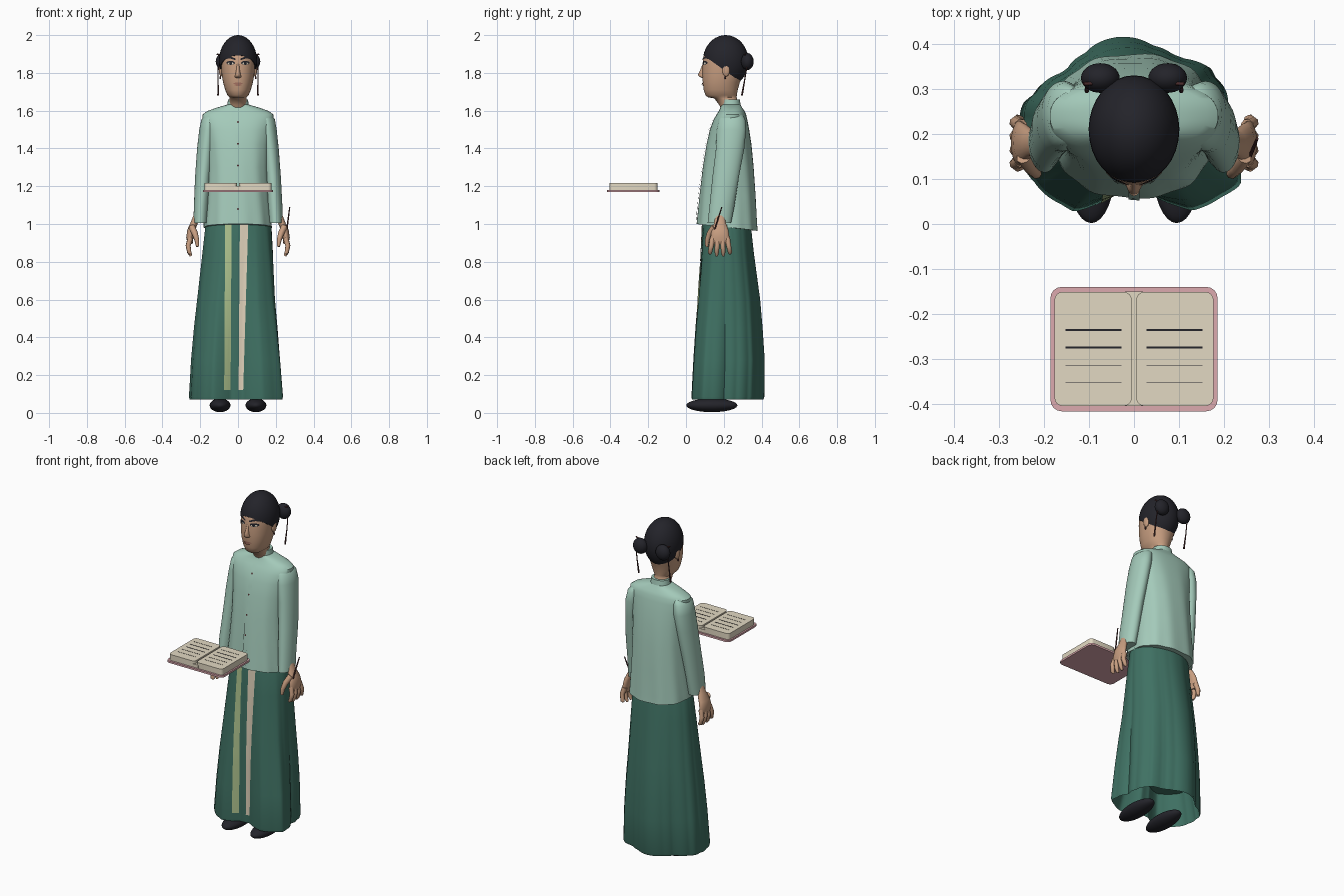
import bpy, bmesh, math
from mathutils import Vector, Matrix
from mathutils.bvhtree import BVHTree

old = bpy.data.objects.get("Cube")
if old:
    bpy.data.objects.remove(old, do_unlink=True)


def material(name, *rgb):
    m = bpy.data.materials.new(name)
    m.use_nodes = True
    m.diffuse_color = (*rgb, 1)
    m.node_tree.nodes["Principled BSDF"].inputs["Base Color"].default_value = (*rgb, 1)
    return m


MINT = material("mint cloth", .37, .59, .49)
GREEN = material("dark green cloth", .05, .165, .125)
SKIN = material("skin", .58, .345, .22)
HAIR = material("black hair", .017, .017, .023)
PAGE = material("cream paper", .76, .69, .54)
COVER = material("pink cover", .72, .40, .43)
LIME = material("pale green band", .42, .54, .27)
SAND = material("sand band", .74, .64, .49)
WOOD = material("dark red wood", .07, .025, .025)
LIP = material("lips", .40, .18, .13)


def finish(name, bm, mat, angle=40):
    bmesh.ops.recalc_face_normals(bm, faces=bm.faces)
    me = bpy.data.meshes.new(name)
    bm.to_mesh(me)
    bm.free()
    ob = bpy.data.objects.new(name, me)
    bpy.context.collection.objects.link(ob)
    me.materials.append(mat)
    bpy.ops.object.select_all(action='DESELECT')
    ob.select_set(True)
    bpy.context.view_layer.objects.active = ob
    bpy.ops.object.shade_smooth_by_angle(angle=math.radians(angle))
    return ob


def loft(name, rings, mat, n=32, power=2, fold=None, angle=40):
    """Stack of horizontal rings (z, cx, cy, rx, ry, tilt); fold(t, z) scales the radius."""
    bm = bmesh.new()
    loops = []
    for z, cx, cy, rx, ry, *tilt in rings:
        loop = []
        for i in range(n):
            t = math.tau * i / n
            c, s = math.cos(t), math.sin(t)
            k = fold(t, z) if fold else 1
            x = cx + k * rx * math.copysign(abs(c) ** (2 / power), c)
            y = cy + k * ry * math.copysign(abs(s) ** (2 / power), s)
            loop.append(bm.verts.new((x, y, z + (tilt[0] * s if tilt else 0))))
        loops.append(loop)
    for a, b in zip(loops, loops[1:]):
        for i in range(n):
            j = (i + 1) % n
            bm.faces.new((a[i], a[j], b[j], b[i]))
    bm.faces.new(loops[0][::-1])
    bm.faces.new(loops[-1])
    return finish(name, bm, mat, angle)


def ball(name, loc, size, mat, cut=None):
    bm = bmesh.new()
    bmesh.ops.create_uvsphere(bm, u_segments=32, v_segments=20, radius=1,
                              matrix=Matrix.Translation(loc) @ Matrix.Diagonal((*size, 1)))
    if cut:
        bmesh.ops.bisect_plane(bm, geom=bm.verts[:] + bm.edges[:] + bm.faces[:],
                               plane_co=cut[0], plane_no=cut[1], clear_inner=True)
        bmesh.ops.holes_fill(bm, edges=[e for e in bm.edges if e.is_boundary])
    return finish(name, bm, mat)


def tube(name, pts, radii, mat):
    """Round rod through the points, tapered by the radii."""
    cu = bpy.data.curves.new(name, 'CURVE')
    cu.dimensions, cu.bevel_depth, cu.bevel_resolution, cu.use_fill_caps = '3D', 1, 2, True
    sp = cu.splines.new('POLY')
    sp.points.add(len(pts) - 1)
    for p, co, r in zip(sp.points, pts, radii):
        p.co, p.radius = (*co, 1), r
    tmp = bpy.data.objects.new(name + "_curve", cu)
    bpy.context.collection.objects.link(tmp)
    bpy.context.view_layer.update()
    bm = bmesh.new()
    bm.from_mesh(tmp.evaluated_get(bpy.context.evaluated_depsgraph_get()).to_mesh())
    bpy.data.objects.remove(tmp, do_unlink=True)
    return finish(name, bm, mat, 60)


def drape(name, target, spans, mat, lift=.003, cols=6):
    """Thin patch laid on the front of a part; spans are (x0, z0, x1, z1) cross lines."""
    tree = BVHTree.FromPolygons([v.co for v in target.data.vertices],
                                [p.vertices for p in target.data.polygons])
    bm = bmesh.new()
    prev = None
    for x0, z0, x1, z1 in spans:
        row = []
        for i in range(cols + 1):
            f = i / cols
            x, z = x0 + (x1 - x0) * f, z0 + (z1 - z0) * f
            hit = tree.ray_cast(Vector((x, -1, z)), Vector((0, 1, 0)))[0]
            row.append(bm.verts.new((x, hit.y - lift, z)))
        if prev:
            for i in range(cols):
                bm.faces.new((prev[i], prev[i + 1], row[i + 1], row[i]))
        prev = row
    ob = finish(name, bm, mat)
    if ob.data.polygons[0].normal.y > 0:
        ob.data.flip_normals()
    return ob


def oval(x, z, w, h):
    """Cross lines filling an upright oval."""
    return [(x + w * math.cos(a), z - h * math.sin(a), x + w * math.cos(a), z + h * math.sin(a))
            for a in [math.pi * (.04 + .92 * i / 8) for i in range(9)]]


def plate(name, x, y, z, mat, round_by=0):
    """Box between pairs of limits with rounded upright corners."""
    bm = bmesh.new()
    bmesh.ops.create_cube(bm, size=1)
    for v in bm.verts:
        v.co = [lim[int(c > 0)] for lim, c in zip((x, y, z), v.co)]
    if round_by:
        up = [e for e in bm.edges if abs(e.verts[0].co.z - e.verts[1].co.z) > .5 * (z[1] - z[0])]
        bmesh.ops.bevel(bm, geom=up, offset=round_by, segments=4, profile=.5, affect='EDGES')
    return finish(name, bm, mat)


# Skirt: hem corners as (angle, reach), easing into a plain oval at the waist
HEM = [(-4, .92), (43, 1.02), (63, .92), (96, 1.07), (131, .87), (163, 1.0), (190, 1.02), (214, 1.08),
       (243, 1.1), (262, .76), (282, .74), (301, 1.13), (327, 1.22), (356, .92)]


def pleats(t, z):
    d = math.degrees(t)
    if d > 356:
        d -= 360
    for (a, ra), (b, rb) in zip(HEM, HEM[1:]):
        if a <= d <= b:
            reach = ra + (rb - ra) * (d - a) / (b - a)
            break
    low = min(1, max(0, (1.05 - z) / .9))
    crease = .02 * (abs(math.sin(9 * t + .6)) - .5) * (.3 + .7 * min(1, 1 + math.sin(t)))
    return 1 + low * (reach - 1) + (low + .2) * crease


skirt = loft("skirt", [(.25, -.01, .22, .20, .16), (.07, -.012, .213, .238, .186),
                       (.085, -.012, .214, .242, .19), (.28, -.012, .22, .232, .188),
                       (.45, -.01, .22, .22, .179), (.6, -.008, .22, .206, .168),
                       (.85, 0, .215, .187, .142), (1.0, .003, .214, .174, .128),
                       (1.1, 0, .215, .14, .11)],
             GREEN, n=168, fold=pleats, angle=30)
heights = [.12 + .88 * i / 30 for i in range(31)]
drape("pale_green_band", skirt, [(-.074 + .006 * z, z, -.04 + .006 * z, z) for z in heights], LIME, .004)
drape("sand_band", skirt, [(.002 + .008 * z, z, .024 + .03 * z, z) for z in heights], SAND, .004)

# Shirt body, placket, buttons and collar
shirt = loft("shirt", [(.982, 0, .218, .18, .16, -.018), (1.02, 0, .218, .178, .157, -.012),
                       (1.15, 0, .221, .166, .148), (1.3, 0, .2245, .16, .1345),
                       (1.42, 0, .228, .165, .119), (1.5, 0, .2305, .176, .104),
                       (1.55, 0, .235, .188, .09), (1.58, 0, .24, .187, .078),
                       (1.598, 0, .242, .162, .068), (1.615, 0, .24, .115, .058),
                       (1.632, 0, .238, .058, .05)],
             MINT, n=72, power=2.4,
             fold=lambda t, z: 1 + .025 * max(0, 1.6 - z) * math.sin(11 * t + 5 * z))
drape("placket", shirt, [(-.012, 1.02 + .03 * i, .012, 1.02 + .03 * i) for i in range(20)], MINT, .006)
for i in range(5):
    drape("button", shirt, oval(0, 1.08 + .115 * i, .005, .005), WOOD, .009)
loft("collar", [(1.60, 0, .238, .062, .056), (1.63, 0, .237, .056, .052),
                (1.66, 0, .235, .053, .05), (1.66, 0, .235, .046, .043)], MINT, power=2.2)

# Sleeves, hands and shoes
for s, side in ((1, "left"), (-1, "right")):
    loft(side + "_sleeve", [(1.005, s * .199, .178, .037, .062), (1.1, s * .194, .19, .04, .066),
                            (1.25, s * .184, .212, .043, .07), (1.4, s * .17, .232, .046, .075),
                            (1.5, s * .158, .242, .047, .078), (1.555, s * .15, .244, .044, .07),
                            (1.585, s * .135, .244, .03, .05)], MINT, angle=60,
         fold=lambda t, z: 1 + .025 * math.sin(3 * t + 25 * z))
    loft(side + "_hand", [(.895, s * .254, .18, .014, .044), (.93, s * .255, .18, .019, .05),
                          (.97, s * .247, .18, .021, .044), (1.01, s * .23, .18, .02, .03),
                          (1.05, s * .212, .18, .022, .028)], SKIN, n=20, angle=60)
    for i in range(4):
        y = .141 + .026 * i
        tip = .825 + .012 * abs(i - 1.5)
        spread = .009 * (i - 1.5)
        tube(side + "_finger", [(s * .252, y, .925), (s * .264, y + spread * .5, .885),
                                (s * .258, y + spread, .85), (s * .249, y + spread, tip)],
             (.015, .0135, .0115, .007), SKIN)
    tube(side + "_thumb", [(s * .245, .15, .985), (s * .228, .125, .95),
                           (s * .218, .113, .915), (s * .214, .11, .88)], (.018, .016, .013, .008), SKIN)
    ball(side + "_shoe", (s * .095, .137, .04), (.055, .135, .036), HAIR)
tube("pen", [(.258, .15, .965), (.266, .17, 1.03), (.274, .19, 1.09)], (.004, .004, .003), WOOD)

# Head with neck, jaw and brow
head = loft("head", [(1.59, 0, .238, .047, .045), (1.63, 0, .226, .045, .05), (1.665, 0, .21, .045, .06),
                     (1.671, 0, .192, .045, .076), (1.682, 0, .186, .056, .083),
                     (1.71, 0, .184, .068, .09), (1.75, 0, .187, .079, .098),
                     (1.79, 0, .194, .086, .108), (1.84, 0, .2, .09, .112),
                     (1.88, 0, .203, .09, .112), (1.92, 0, .205, .084, .1),
                     (1.96, 0, .21, .06, .07)], SKIN, n=48, power=2.15, angle=60)
loft("nose", [(1.774, 0, .092, .012, .008), (1.779, 0, .088, .018, .016), (1.788, 0, .087, .015, .025),
              (1.81, 0, .088, .01, .015), (1.84, 0, .092, .007, .007), (1.86, 0, .096, .005, .004)],
     SKIN, n=16, angle=80)
drape("upper_lip", head, oval(0, 1.744, .026, .005), LIP, .005)
drape("lower_lip", head, oval(0, 1.736, .02, .005), LIP, .007)

# Eyes, brows, ears and hair buns
for s, side in ((1, "left"), (-1, "right")):
    drape(side + "_eye_rim", head, oval(s * .039, 1.853, .023, .0105), HAIR, .002)
    drape(side + "_eye_white", head, oval(s * .039, 1.85, .016, .006), PAGE, .004)
    drape(side + "_iris", head, oval(s * .039, 1.851, .0075, .007), HAIR, .006)
    drape(side + "_brow", head, [(s * .013, 1.867, s * .013, 1.876), (s * .045, 1.877, s * .045, 1.889),
                                 (s * .07, 1.872, s * .07, 1.877)], HAIR, .004, 3)
    ball(side + "_ear", (s * .09, .212, 1.815), (.011, .02, .034), SKIN)
    ball(side + "_earring", (s * .094, .208, 1.775), (.005, .005, .008), WOOD)
    ball(side + "_hair_bun", (s * .075, .325, 1.86), (.043, .033, .045), HAIR)
    tube(side + "_bun_pin", [(s * .03, .315, 1.87), (s * .112, .312, 1.90)], (.004, .004), WOOD)
    tube(side + "_hanging_ornament", [(s * .104, .325, 1.85), (s * .106, .312, 1.77), (s * .105, .296, 1.68)],
         (.003, .003, .005), WOOD)
ball("hair_cap", (0, .21, 1.862), (.101, .121, .138), HAIR, ((0, .09, 1.895), (0, .58, .81)))

# Open book floating in front
plate("book_cover", (-.186, .186), (-.417, -.14), (1.17, 1.181), COVER, .025)
plate("book_spine", (-.02, .02), (-.405, -.15), (1.181, 1.2), PAGE)
for s, side in ((1, "left"), (-1, "right")):
    plate(side + "_pages", sorted((s * .005, s * .177)), (-.405, -.151), (1.181, 1.216), PAGE, .018)
    for i in range(5):
        y, h = -.197 - .039 * i, .0018 if i in (1, 2) else .0005
        plate(side + "_ruled_line", sorted((s * .028, s * .152)), (y - h, y + h), (1.215, 1.217), HAIR)
